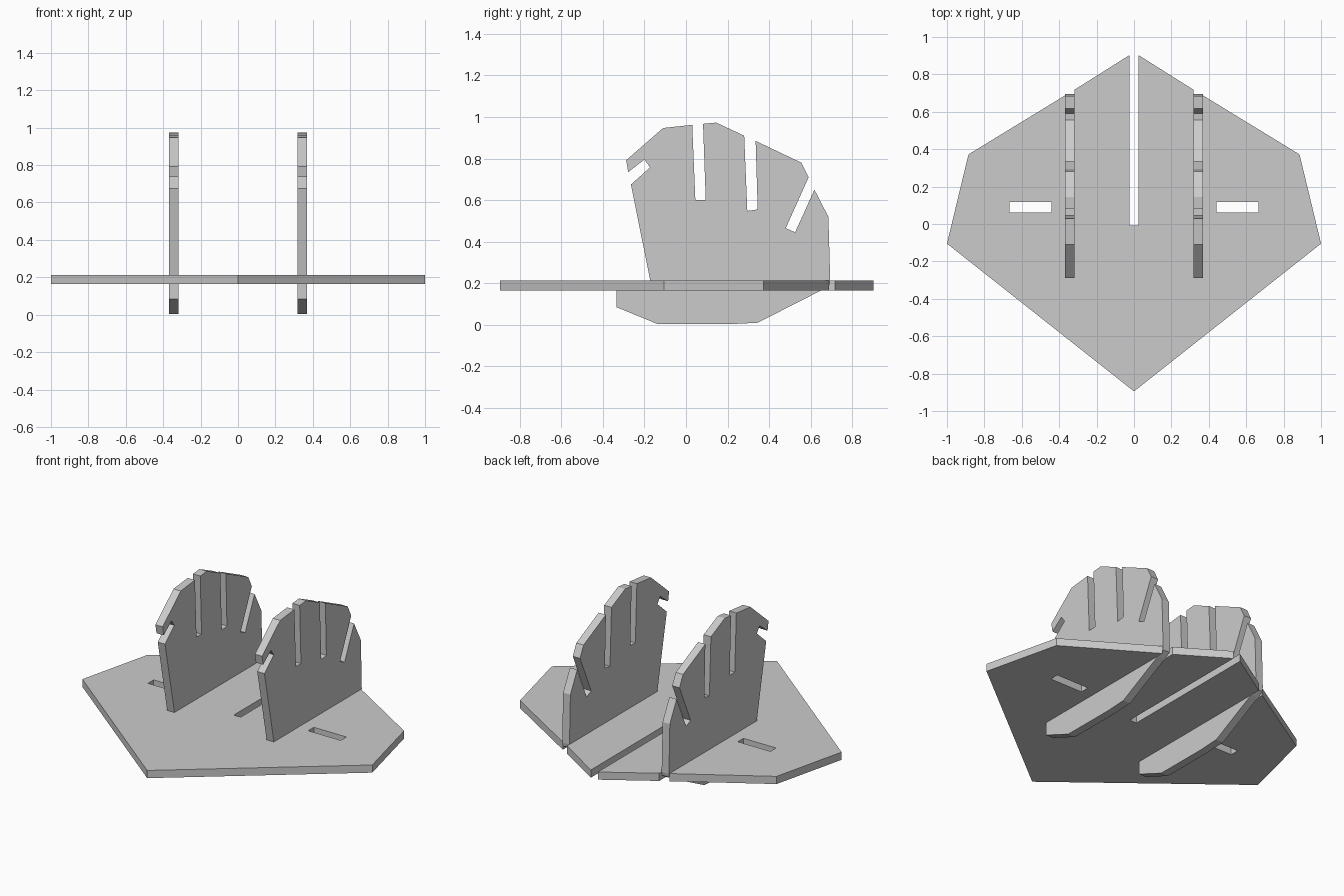
import bpy, bmesh
from mathutils import Vector

if "Cube" in bpy.data.objects:
    bpy.data.objects.remove(bpy.data.objects["Cube"])

grey = bpy.data.materials.new("plain_grey")
grey.diffuse_color = (0.6, 0.6, 0.6, 1)
grey.use_nodes = True
grey.node_tree.nodes["Principled BSDF"].inputs["Base Color"].default_value = grey.diffuse_color


def slab(name, outline, thickness):
    """Extrude a closed outline of 3D points along the thickness vector."""
    bm = bmesh.new()
    face = bm.faces.new([bm.verts.new(p) for p in outline])
    side = bmesh.ops.extrude_face_region(bm, geom=[face])
    verts = [g for g in side["geom"] if isinstance(g, bmesh.types.BMVert)]
    bmesh.ops.translate(bm, vec=Vector(thickness), verts=verts)
    bmesh.ops.recalc_face_normals(bm, faces=bm.faces)
    mesh = bpy.data.meshes.new(name)
    bm.to_mesh(mesh)
    bm.free()
    mesh.materials.append(grey)
    obj = bpy.data.objects.new(name, mesh)
    bpy.context.collection.objects.link(obj)
    return obj


Z0, Z1 = 0.165, 0.213        # base plate bottom and top
X0, X1 = 0.318, 0.368        # upright panel inner and outer side

# Base plate: right half of the outline, with panel slot and centre slot
half = [(1, -0.105), (0.885, 0.372), (X1, 0.688), (X1, -0.17), (X0, -0.17),
        (X0, 0.718), (0.024, 0.903), (0.024, -0.008)]
outline = [(0, -0.895)] + half + [(-x, y) for x, y in reversed(half)]
plate = slab("base_plate", [(x, y, Z0) for x, y in outline], (0, 0, Z1 - Z0))

# Small rectangular slots through the plate
for side, label in ((1, "right"), (-1, "left")):
    rect = [(0.44, 0.062), (0.665, 0.062), (0.665, 0.118), (0.44, 0.118)]
    cutter = slab(label + "_slot_cutter", [(side * x, y, 0.1) for x, y in rect], (0, 0, 0.2))
    cutter.hide_render = True
    cutter.hide_set(True)
    cut = plate.modifiers.new(label + "_slot", 'BOOLEAN')
    cut.operation = 'DIFFERENCE'
    cut.solver = 'EXACT'
    cut.object = cutter

# Upright panels: side profile (y, z) with four angled notches along the top
profile = [
    (-0.17, Z0), (-0.335, Z0), (-0.335, 0.085), (-0.14, 0.005), (0.21, 0.003),
    (0.345, 0.01), (0.65, Z0), (0.69, 0.19), (0.694, Z1), (0.685, 0.52),
    (0.618, 0.65), (0.525, 0.445), (0.48, 0.465), (0.59, 0.71), (0.555, 0.78),
    (0.335, 0.885), (0.345, 0.555), (0.295, 0.548), (0.28, 0.91),
    (0.145, 0.973), (0.082, 0.967), (0.095, 0.6), (0.045, 0.6), (0.03, 0.962),
    (-0.11, 0.947), (-0.288, 0.792), (-0.278, 0.735), (-0.2, 0.795),
    (-0.173, 0.757), (-0.265, 0.675), (-0.172, Z1),
]
for side, label in ((1, "right"), (-1, "left")):
    slab(label + "_upright_panel", [(side * X0, y, z) for y, z in profile],
         (side * (X1 - X0), 0, 0))
